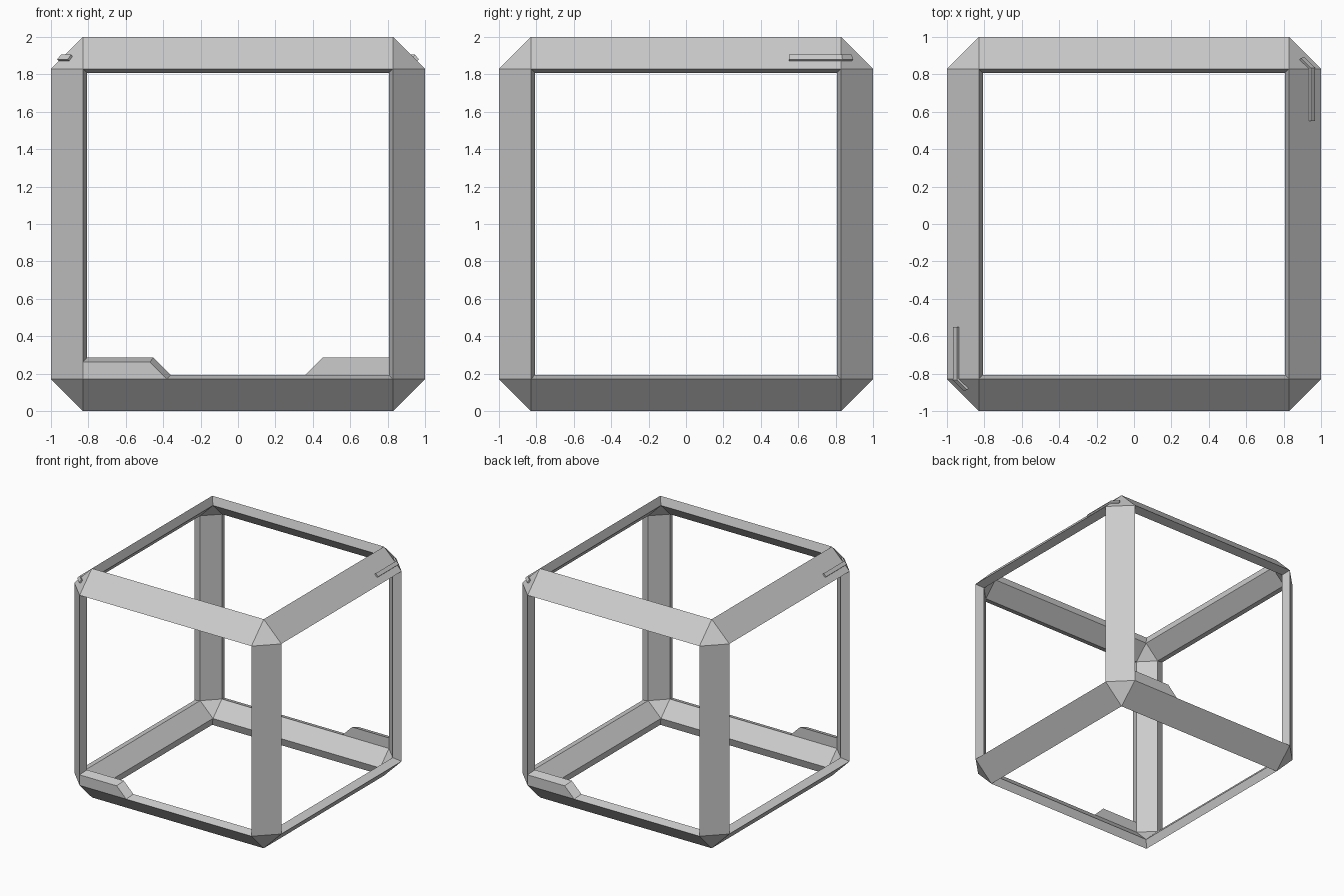
import bpy, bmesh
from itertools import product

if "Cube" in bpy.data.objects:
    bpy.data.objects.remove(bpy.data.objects["Cube"])

OUT = (0.83, 1.0)     # outer shell: inset coordinate, extreme coordinate
INN = (0.807, 0.93)   # inner shell


def finish(name, bm):
    bmesh.ops.recalc_face_normals(bm, faces=bm.faces)
    me = bpy.data.meshes.new(name)
    bm.to_mesh(me)
    bm.free()
    ob = bpy.data.objects.new(name, me)
    bpy.context.collection.objects.link(ob)
    return ob


def loft(name, sections, turn):
    """Join quad sections into a capped solid; turn = -1 rotates it half a turn about z."""
    bm = bmesh.new()
    rings = [[bm.verts.new((x * turn, y * turn, z)) for x, y, z in s] for s in sections]
    for r, q in zip(rings, rings[1:]):
        for i in range(4):
            j = (i + 1) % 4
            bm.faces.new((r[i], r[j], q[j], q[i]))
    bm.faces.new(rings[0])
    bm.faces.new(rings[-1])
    return finish(name, bm)


# Open cube frame: two bevelled-cube shells joined around six square openings
bm = bmesh.new()
verts = {}
for shell, (a, b) in enumerate((OUT, INN)):
    for axis in range(3):
        for s in product((-1, 1), repeat=3):
            co = [s[k] * (b if k == axis else a) for k in range(3)]
            verts[shell, axis, s] = bm.verts.new((co[0], co[1], co[2] + 1))


def signs(k, sk, i, si, j, sj):
    d = {k: sk, i: si, j: sj}
    return (d[0], d[1], d[2])


for shell in (0, 1):
    # corner triangles
    for s in product((-1, 1), repeat=3):
        bm.faces.new([verts[shell, ax, s] for ax in range(3)])
    # flat beam faces along every cube edge
    for k in range(3):
        i, j = (k + 1) % 3, (k + 2) % 3
        for si, sj in product((-1, 1), repeat=2):
            lo, hi = signs(k, -1, i, si, j, sj), signs(k, 1, i, si, j, sj)
            bm.faces.new((verts[shell, i, lo], verts[shell, i, hi],
                          verts[shell, j, hi], verts[shell, j, lo]))
# narrow rims of the openings
for k in range(3):
    i, j = (k + 1) % 3, (k + 2) % 3
    loop = [(-1, -1), (1, -1), (1, 1), (-1, 1)]
    for sk in (-1, 1):
        for n in range(4):
            p = signs(k, sk, i, loop[n][0], j, loop[n][1])
            m = loop[(n + 1) % 4]
            q = signs(k, sk, i, m[0], j, m[1])
            bm.faces.new((verts[0, k, p], verts[0, k, q], verts[1, k, q], verts[1, k, p]))
finish("cube_frame", bm)

# Sloped corner tabs on the lower front and back beams
tab = [
    [(-0.83, -1, 0.17), (-0.38, -1, 0.17), (-0.472, -1, 0.262), (-0.83, -1, 0.262)],
    [(-0.807, -0.93, 0.193), (-0.36, -0.93, 0.193), (-0.452, -0.93, 0.285), (-0.807, -0.93, 0.285)],
]

# Thin raised strips on the upper side beams, bending round the corner
def strip_section(top, bottom, d):
    return [top, bottom] + [tuple(c - e for c, e in zip(p, d)) for p in (bottom, top)]


strip = [
    strip_section((0.946, 0.55, 1.905), (0.968, 0.55, 1.88), (0.02, 0, 0.02)),
    strip_section((0.946, 0.833, 1.905), (0.968, 0.836, 1.88), (0.02, 0.01, 0.02)),
    strip_section((0.893, 0.886, 1.905), (0.91, 0.894, 1.88), (0.015, 0.015, 0.015)),
]

for turn, a, b in ((1, "front", "right"), (-1, "back", "left")):
    loft(a + "_corner_tab", tab, turn)
    loft(b + "_edge_strip", strip, turn)
